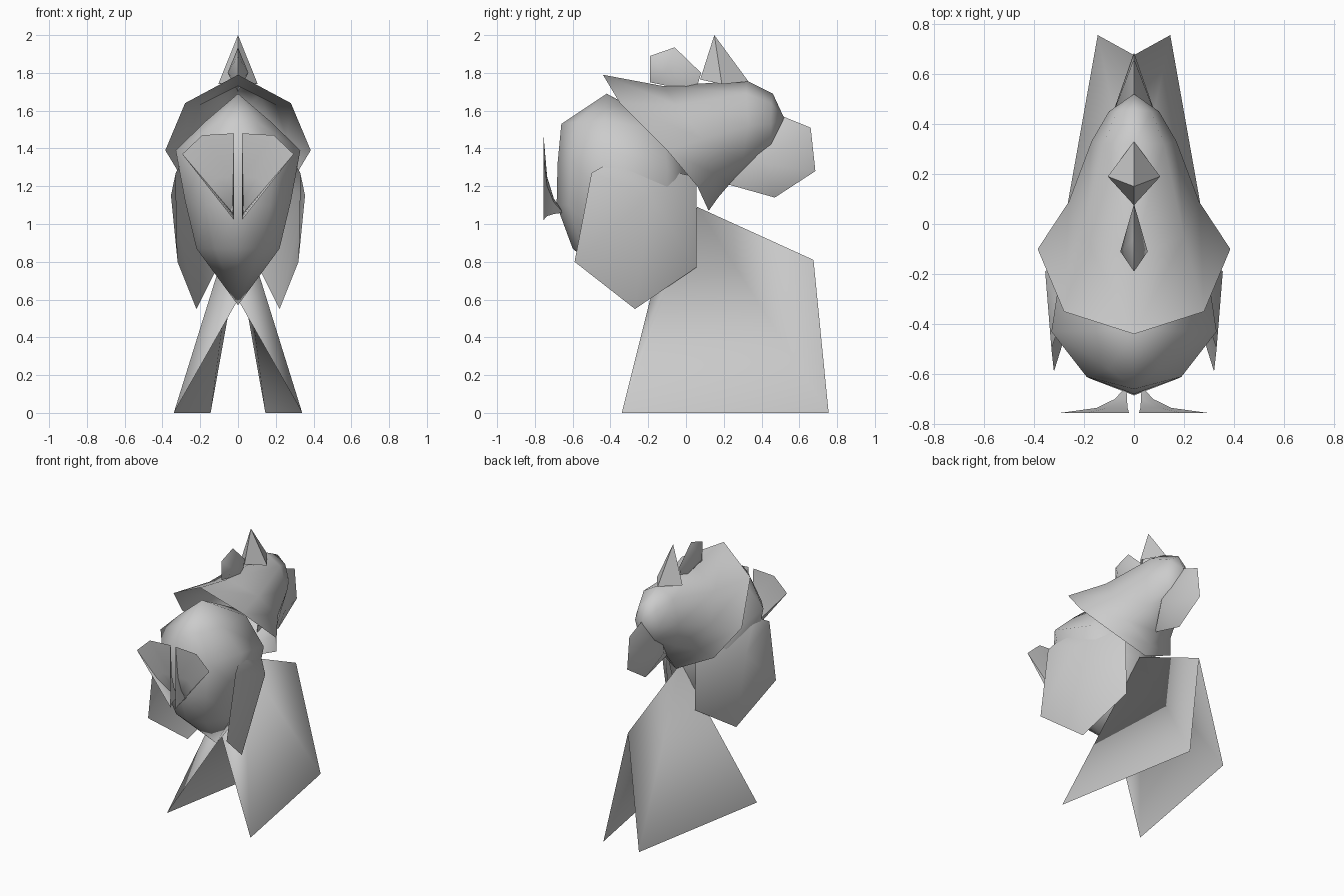
import bpy, bmesh, math

if "Cube" in bpy.data.objects:
    bpy.data.objects.remove(bpy.data.objects["Cube"])

grey = bpy.data.materials.new("plain_grey")
grey.diffuse_color = (0.6, 0.6, 0.6, 1)
grey.use_nodes = True
grey.node_tree.nodes["Principled BSDF"].inputs["Base Color"].default_value = grey.diffuse_color


def make(name, verts, faces, mirror=True, angle=50):
    """Build a part from its right half and mirror it across x = 0."""
    bm = bmesh.new()
    vs = [bm.verts.new(v) for v in verts]
    for f in faces:
        bm.faces.new([vs[i] for i in f])
    if mirror:
        copy = bmesh.ops.duplicate(bm, geom=bm.verts[:] + bm.edges[:] + bm.faces[:])["geom"]
        for v in [g for g in copy if isinstance(g, bmesh.types.BMVert)]:
            v.co.x *= -1
        bmesh.ops.reverse_faces(bm, faces=[g for g in copy if isinstance(g, bmesh.types.BMFace)])
    bmesh.ops.remove_doubles(bm, verts=bm.verts[:], dist=0.0005)
    bmesh.ops.recalc_face_normals(bm, faces=bm.faces[:])
    me = bpy.data.meshes.new(name)
    bm.to_mesh(me)
    bm.free()
    me.materials.append(grey)
    ob = bpy.data.objects.new(name, me)
    bpy.context.collection.objects.link(ob)
    bpy.context.view_layer.objects.active = ob
    ob.select_set(True)
    bpy.ops.object.shade_smooth_by_angle(angle=math.radians(angle))
    ob.select_set(False)
    return ob


def loft(name, rings, start=None, end=None, closed=False, angle=50):
    """Skin equal-length rings, with optional end points."""
    n = len(rings[0])
    verts = [v for r in rings for v in r]
    span = range(n if closed else n - 1)
    faces = [(a * n + i, a * n + (i + 1) % n, (a + 1) * n + (i + 1) % n, (a + 1) * n + i)
             for a in range(len(rings) - 1) for i in span]
    for point, base in ((start, 0), (end, (len(rings) - 1) * n)):
        if point:
            verts.append(point)
            faces += [(base + i, base + (i + 1) % n, len(verts) - 1) for i in span]
    return make(name, verts, faces, angle=angle)


def lens(name, outline, apex, angle=50):
    """Flat outline in the centre plane, raised to a point on each side."""
    n = len(outline)
    verts = [(0, y, z) for y, z in outline] + [apex]
    return make(name, verts, [(i, (i + 1) % n, n) for i in range(n)], angle=angle)


# body, rounded egg from top point to bottom point
loft("body", [
    [(0, -.66, 1.53), (.10, -.58, 1.54), (.17, -.43, 1.545), (.15, -.12, 1.5), (0, .03, 1.45)],
    [(0, -.68, 1.32), (.19, -.61, 1.34), (.33, -.43, 1.39), (.28, -.10, 1.3), (0, .04, 1.3)],
    [(0, -.685, 1.10), (.17, -.62, 1.10), (.28, -.42, 1.12), (.24, -.1, 1.1), (0, .05, 1.1)],
    [(0, -.60, .87), (.12, -.55, .87), (.22, -.40, .87), (.18, -.1, .87), (0, .03, .87)],
], start=(0, -.42, 1.69), end=(0, -.25, .57), angle=70)

# hood, from its wide open rim to the rounded back of the head
loft("hood", [
    [(0, -.44, 1.79), (.28, -.35, 1.64), (.385, -.10, 1.39), (.27, .06, 1.20), (0, .12, 1.07)],
    [(0, -.12, 1.73), (.20, -.05, 1.63), (.26, .09, 1.45), (.20, .14, 1.27), (0, .17, 1.14)],
    [(0, .32, 1.76), (.12, .32, 1.69), (.17, .33, 1.52), (.13, .30, 1.34), (0, .23, 1.21)],
    [(0, .46, 1.69), (.07, .45, 1.64), (.10, .45, 1.53), (.07, .45, 1.43), (0, .45, 1.37)],
], end=(0, .52, 1.56), angle=70)

# side wings, wrapping round the body
ring = [(.29, -.38, 1.34), (.33, -.50, 1.27), (.32, -.59, .80), (.22, -.27, .55),
        (.11, .055, .77), (.12, .055, 1.25)]
make("side_wings", ring + [(.355, -.19, 1.15)],
     [(i, (i + 1) % 6, 6) for i in range(6)], angle=80)

# split cape below
make("cape", [(0, .06, 1.09), (0, .675, .81), (.145, .755, 0), (.34, -.34, 0), (0, -.19, .60)],
     [(0, 1, 2), (0, 2, 3), (0, 3, 4)], angle=80)

# front fan, two hollow flared halves
rim = [(.02, 1.02), (.295, 1.37), (.19, 1.47), (.02, 1.48)]
loft("front_fan", [[(.03 + (x - .03) * s, y, 1.06 + (z - 1.06) * s) for x, z in rim]
                   for s, y in ((1, -.755), (.45, -.735), (.18, -.70))],
     end=(.03, -.65, 1.06), closed=True)

# muzzle and crest, smooth wedges
lens("muzzle", [(.50, 1.575), (.66, 1.51), (.685, 1.28), (.47, 1.14), (.22, 1.21), (.30, 1.5)],
     (.10, .40, 1.32))
lens("crest", [(-.19, 1.75), (-.19, 1.89), (-.06, 1.935), (.08, 1.80), (.05, 1.70)],
     (.055, -.11, 1.80))

# horn, four-sided spike
make("horn", [(0, .15, 2.0), (0, .33, 1.755), (.105, .19, 1.74), (0, .075, 1.765)],
     [(0, 1, 2), (0, 2, 3)], angle=20)
